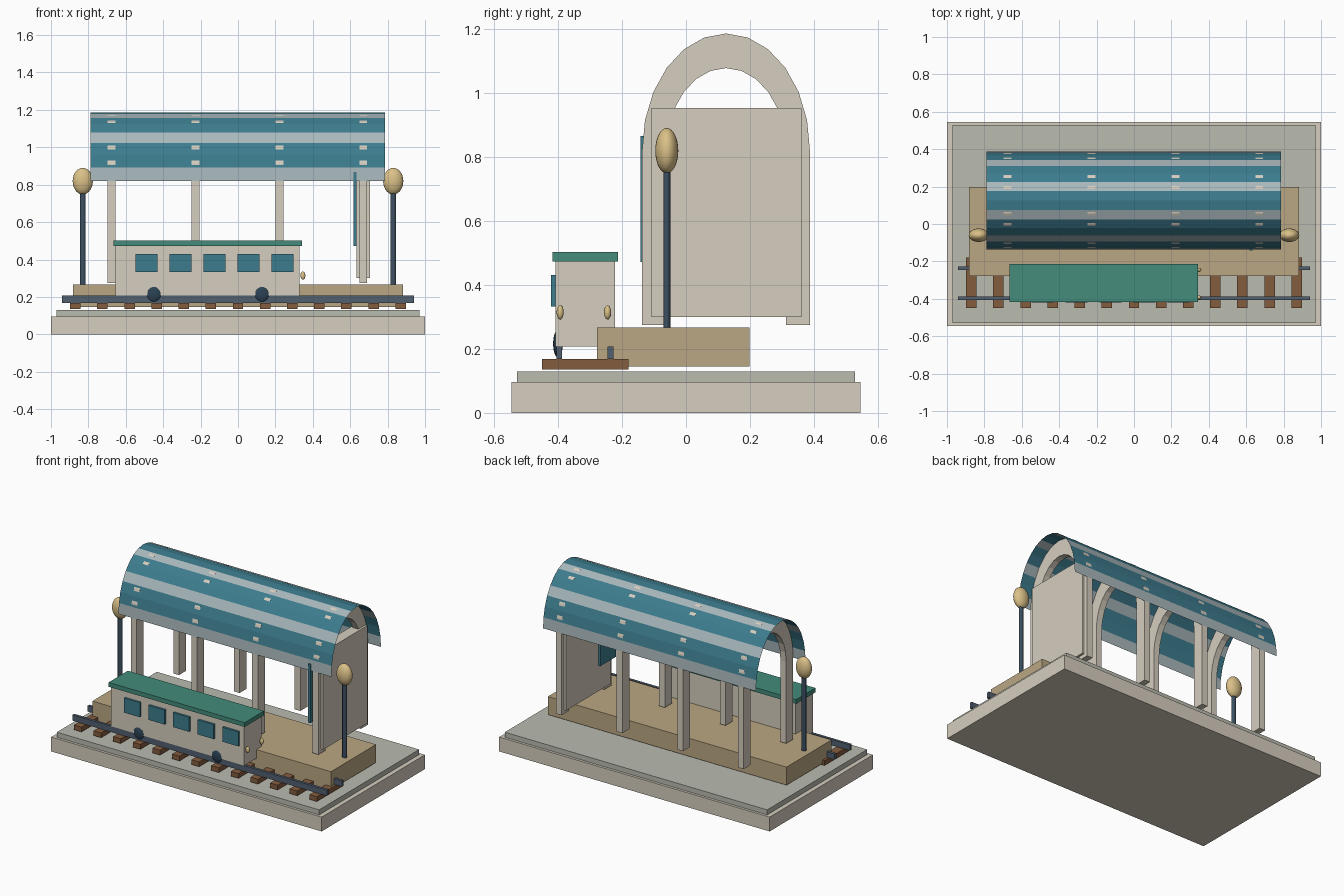
import bpy, bmesh
from math import sin, cos, pi

if "Cube" in bpy.data.objects:
    bpy.data.objects.remove(bpy.data.objects["Cube"])


def mat(name, hex_code):
    rgb = [int(hex_code[i:i + 2], 16) / 255 for i in (0, 2, 4)]
    lin = [c / 12.92 if c <= 0.04045 else ((c + 0.055) / 1.055) ** 2.4 for c in rgb]
    m = bpy.data.materials.new(name)
    m.diffuse_color = (*lin, 1)
    m.use_nodes = True
    m.node_tree.nodes["Principled BSDF"].inputs["Base Color"].default_value = m.diffuse_color
    return m


CREAM = mat("cream", "D6CEBF")
STONE = mat("stone", "BABBAF")
SAND = mat("sand", "BBA783")
WOOD = mat("wood", "855C3F")
STEEL = mat("steel", "526070")
TEAL = mat("teal", "3C7C8E")
GLASS = mat("pale_glass", "A9B8BC")
GREEN = mat("green", "438C7B")
GOLD = mat("lamp_gold", "DBC188")
NAVY = mat("navy", "3C5062")
DARK = mat("dark_wheel", "2A4254")


def make(name, bm, *mats):
    me = bpy.data.meshes.new(name)
    bm.to_mesh(me)
    bm.free()
    ob = bpy.data.objects.new(name, me)
    bpy.context.collection.objects.link(ob)
    for m in mats:
        me.materials.append(m)
    return ob


def box(name, x, y, z, m):
    """Box from (min, max) pairs."""
    bm = bmesh.new()
    bmesh.ops.create_cube(bm, size=1)
    for v in bm.verts:
        v.co = [(a + b) / 2 + c * (b - a) for (a, b), c in zip((x, y, z), v.co)]
    return make(name, bm, m)


def rounded(name, centre, half, m, pole=False):
    """Stretched sphere or upright cylinder, smooth shaded."""
    bm = bmesh.new()
    if pole:
        bmesh.ops.create_cone(bm, cap_ends=True, segments=16, radius1=1, radius2=1, depth=2)
    else:
        bmesh.ops.create_uvsphere(bm, u_segments=24, v_segments=14, radius=1)
    for v in bm.verts:
        v.co = [c + h * k for c, h, k in zip(centre, half, v.co)]
    for f in bm.faces:
        f.smooth = len(f.verts) <= 4
    for e in bm.edges:
        e.smooth = all(f.smooth for f in e.link_faces)
    return make(name, bm, m)


CY, CZ = 0.125, 0.82          # centre of the arch ellipse


def arc(x, a, b, n):
    return [(x, CY - a * cos(pi * i / n), CZ + b * sin(pi * i / n)) for i in range(n + 1)]


# Base and platform
box("base", (-1, 1), (-0.545, 0.545), (0, 0.096), CREAM)
box("ground_slab", (-0.97, 0.97), (-0.528, 0.528), (0.096, 0.13), STONE)
box("platform", (-0.882, 0.882), (-0.278, 0.198), (0.145, 0.266), SAND)

# Track
for i in range(13):
    x = -0.87 + 0.145 * i
    box(f"sleeper_{i + 1}", (x - 0.028, x + 0.028), (-0.45, -0.18), (0.136, 0.168), WOOD)
for side, y in (("front", -0.396), ("back", -0.236)):
    box(f"rail_{side}", (-0.94, 0.94), (y - 0.009, y + 0.009), (0.168, 0.207), STEEL)

# Rail car
box("car_body", (-0.655, 0.33), (-0.407, -0.222), (0.208, 0.473), CREAM)
box("car_roof", (-0.665, 0.341), (-0.417, -0.213), (0.473, 0.502), GREEN)
for i in range(5):
    x = -0.49 + 0.182 * i
    box(f"car_window_{i + 1}", (x - 0.059, x + 0.059), (-0.421, -0.405), (0.333, 0.43), TEAL)
for i, x in enumerate((-0.45, 0.128)):
    rounded(f"car_wheel_{i + 1}", (x, -0.4, 0.216), (0.04, 0.015, 0.043), DARK)
for i, y in enumerate((-0.393, -0.245)):
    rounded(f"headlight_{i + 1}", (0.347, y, 0.314), (0.013, 0.011, 0.022), GOLD)

# Arched ribs standing on posts
for k in range(4):
    x0 = -0.697 + 0.4485 * k
    x1 = x0 + 0.042
    bm = bmesh.new()
    n = 12
    loops = [[bm.verts.new(p) for p in arc(x, a, b, n)]
             for x, a, b in ((x0, 0.262, 0.365), (x1, 0.262, 0.365),
                             (x1, 0.187, 0.257), (x0, 0.187, 0.257))]
    for j in range(4):
        p, q = loops[j], loops[(j + 1) % 4]
        for i in range(n):
            bm.faces.new((p[i], p[i + 1], q[i + 1], q[i]))
    for i in (0, n):
        bm.faces.new([loop[i] for loop in loops])
    bmesh.ops.recalc_face_normals(bm, faces=bm.faces)
    make(f"arch_rib_{k + 1}", bm, CREAM)
    box(f"front_post_{k + 1}", (x0, x1), (-0.137, -0.062), (0.275, CZ), CREAM)
    box(f"back_post_{k + 1}", (x0, x1), (0.312, 0.387), (0.275, CZ), CREAM)

# Vaulted roof sheet with every third strip pale
bm = bmesh.new()
n = 16
left = [bm.verts.new(p) for p in arc(-0.788, 0.262, 0.365, n)]
right = [bm.verts.new(p) for p in arc(0.786, 0.262, 0.365, n)]
for i in range(n):
    f = bm.faces.new((left[i], right[i], right[i + 1], left[i + 1]))
    f.material_index = 1 if i % 3 == 0 else 0
make("vault_roof", bm, TEAL, GLASS)

# End wall with its notice panel
box("end_wall", (0.634, 0.705), (-0.108, 0.36), (0.3, 0.952), CREAM)
box("notice_panel", (0.618, 0.634), (-0.142, 0.02), (0.472, 0.865), TEAL)

# Lamps at both ends
for side, x in (("left", -0.83), ("right", 0.83)):
    rounded(f"lamp_pole_{side}", (x, -0.06, 0.52), (0.0155, 0.011, 0.255), NAVY, pole=True)
    rounded(f"lamp_globe_{side}", (x, -0.06, 0.819), (0.054, 0.036, 0.071), GOLD)
